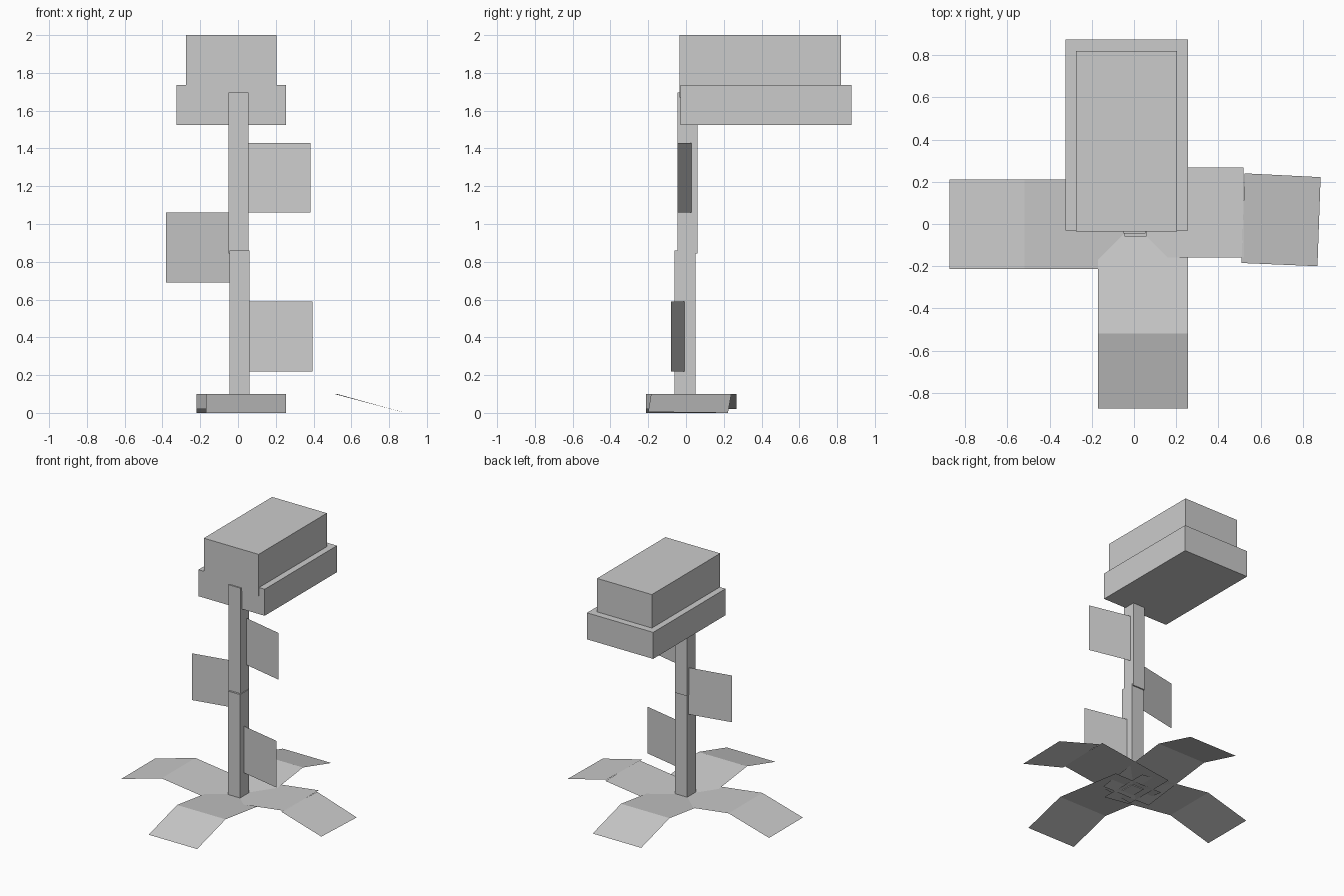
import bpy

if "Cube" in bpy.data.objects:
    bpy.data.objects.remove(bpy.data.objects["Cube"])

# One plain grey for everything
grey = bpy.data.materials.new("plain_grey")
grey.diffuse_color = (0.6, 0.6, 0.6, 1)
grey.use_nodes = True
grey.node_tree.nodes["Principled BSDF"].inputs["Base Color"].default_value = grey.diffuse_color


def add_mesh(name, verts, faces):
    mesh = bpy.data.meshes.new(name)
    mesh.from_pydata(verts, [], faces)
    mesh.materials.append(grey)
    obj = bpy.data.objects.new(name, mesh)
    bpy.context.collection.objects.link(obj)
    return obj


def box(name, x, y, z):
    """Box from (min, max) ranges on each axis."""
    verts = [(a, b, c) for c in z for b in y for a in x]
    faces = [(0, 2, 3, 1), (4, 5, 7, 6), (0, 1, 5, 4),
             (2, 6, 7, 3), (0, 4, 6, 2), (1, 3, 7, 5)]
    return add_mesh(name, verts, faces)


def sheet(name, corners):
    return add_mesh(name, corners, [(0, 1, 2, 3)])


# Stem in two slightly offset lengths
box("lower_stem", (-0.045, 0.06), (-0.06, 0.05), (0.02, 0.86))
box("upper_stem", (-0.05, 0.055), (-0.045, 0.06), (0.845, 1.695))

# Stepped head reaching backwards
box("head_base", (-0.325, 0.255), (-0.03, 0.875), (1.525, 1.735))
box("head_top", (-0.275, 0.205), (-0.035, 0.82), (1.67, 2.0))

# Upright leaves on the stem: inner (x, y), outer (x, y), height range
for name, (xi, yi), (xo, yo), (z0, z1) in [
        ("low_right_leaf", (0.045, -0.005), (0.395, -0.08), (0.22, 0.59)),
        ("middle_left_leaf", (-0.04, 0.035), (-0.38, -0.035), (0.69, 1.06)),
        ("high_right_leaf", (0.04, 0.032), (0.385, -0.045), (1.06, 1.43))]:
    sheet(name, [(xi, yi, z0), (xo, yo, z0), (xo, yo, z1), (xi, yi, z1)])

# Ground leaves: inner panel rises from the middle, outer panel drops to the floor
INNER, FOLD, TIP = -0.10, 0.52, 0.875
for side, turn, (lo, hi) in [
        ("front", lambda r, w, z: (w, -r, z), (-0.17, 0.255)),
        ("back", lambda r, w, z: (w, r, z), (-0.22, 0.205)),
        ("left", lambda r, w, z: (-r, w, z), (-0.213, 0.21)),
        ("right", lambda r, w, z: (r, w, z), (-0.16, 0.267))]:
    sheet(side + "_inner_leaf", [turn(INNER, lo, 0.02), turn(FOLD, lo, 0.1),
                                 turn(FOLD, hi, 0.1), turn(INNER, hi, 0.02)])
    if side != "right":
        sheet(side + "_outer_leaf", [turn(FOLD, lo, 0.1), turn(TIP, lo, 0),
                                     turn(TIP, hi, 0), turn(FOLD, hi, 0.1)])

# The right outer panel sits slightly twisted
sheet("right_outer_leaf", [(0.51, -0.185, 0.1), (0.87, -0.2, 0.005),
                           (0.885, 0.222, 0), (0.525, 0.24, 0.1)])
